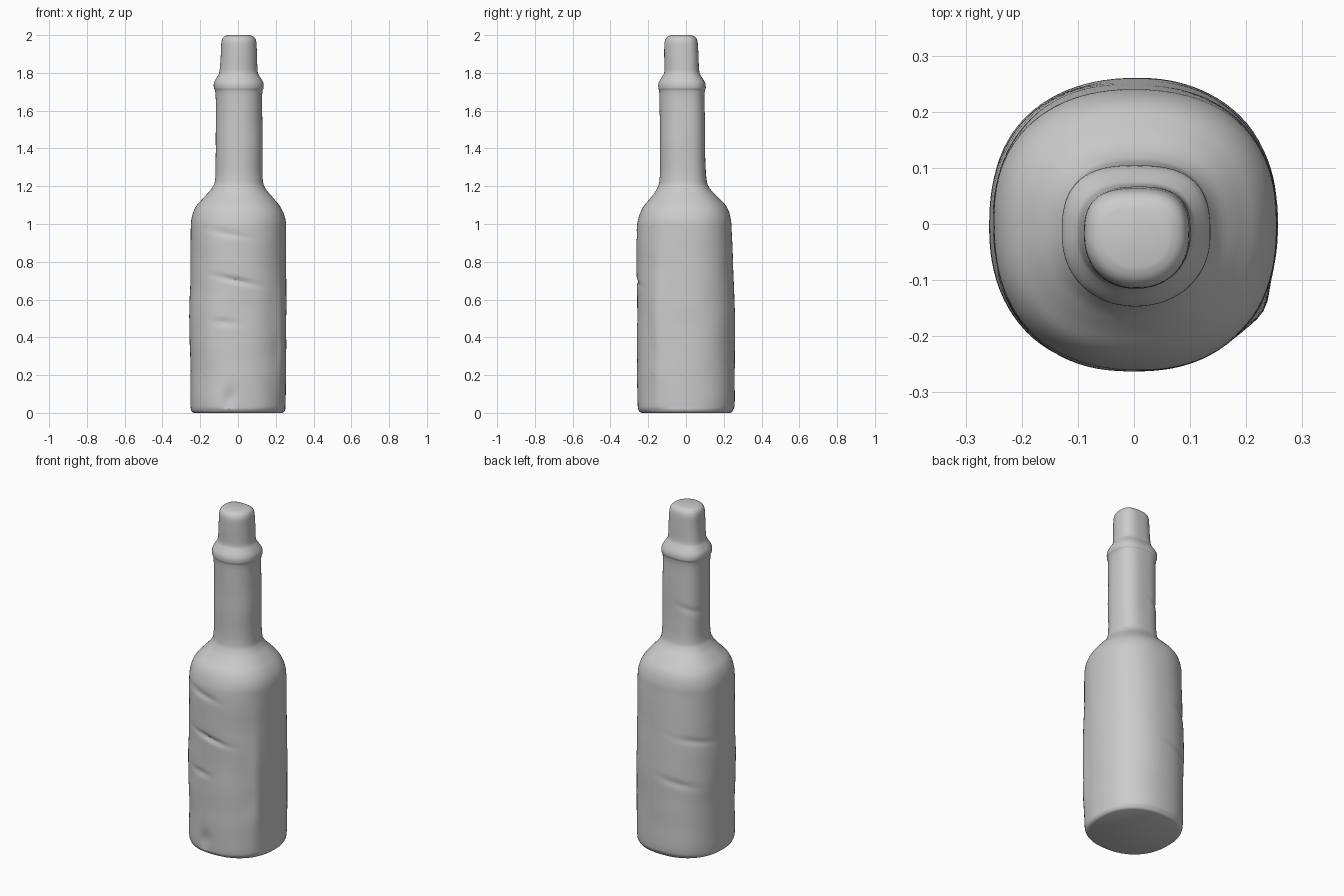
import bpy, bmesh, math
from mathutils import Vector, noise

if "Cube" in bpy.data.objects:
    bpy.data.objects.remove(bpy.data.objects["Cube"])

# Silhouette keys: z, left x, right x, front y, back y
KEYS = [
    (0.00, -.235, .235, -.235, .235), (0.012, -.247, .248, -.25, .247),
    (0.06, -.251, .253, -.258, .257), (0.30, -.252, .255, -.259, .258),
    (0.50, -.259, .255, -.259, .260), (0.75, -.252, .255, -.261, .250),
    (0.95, -.251, .255, -.261, .243), (1.03, -.246, .250, -.252, .238),
    (1.09, -.225, .225, -.228, .217), (1.14, -.182, .185, -.186, .172),
    (1.19, -.138, .145, -.151, .124), (1.25, -.119, .131, -.138, .107),
    (1.45, -.117, .130, -.139, .101), (1.68, -.119, .129, -.141, .098),
    (1.72, -.127, .136, -.147, .104), (1.75, -.125, .133, -.145, .099),
    (1.785, -.105, .112, -.124, .078), (1.81, -.097, .102, -.115, .069),
    (1.90, -.092, .100, -.116, .065), (1.965, -.088, .097, -.113, .061),
    (1.99, -.076, .085, -.099, .049), (2.00, -.055, .063, -.077, .028),
]
SIDES, STEPS = 96, 8


def catmull(a, b, c, d, t):
    return [.5 * (2*q + (r-p)*t + (2*p-5*q+4*r-s)*t*t + (3*q-p-3*r+s)*t**3)
            for p, q, r, s in zip(a, b, c, d)]


# Slanted dents on the skin: angle, z, width, height, slope, depth
DENTS = [(-1.60, .70, .10, .014, -.22, .012), (-1.80, .95, .09, .018, -.2, .008),
         (-1.85, .48, .06, .018, -.1, .007), (-1.75, .08, .03, .05, .5, .012),
         (2.4, .70, .10, .018, -.2, .006), (2.0, .45, .10, .02, -.2, .006),
         (-.7, .35, .03, .08, .1, .005), (2.3, 1.42, .06, .018, -.3, .005)]


def skin_offset(ang, r, z):
    p = Vector((r * math.cos(ang) * 6, r * math.sin(ang) * 6, z * 7))
    off = .0025 * noise.noise(p)
    for a, dz, w, h, slope, depth in DENTS:
        u = ((ang - a + math.pi) % math.tau - math.pi) * r
        v = z - dz - slope * u
        off -= depth * math.exp(-(u / w) ** 2 - (v / h) ** 2)
    # bulge on the lower front right corner
    d = (ang + .6 + math.pi) % math.tau - math.pi
    off += .013 * math.exp(-(d / .16) ** 2) * math.exp(-((z - .4) / .33) ** 2)
    return off


def ring_points(key):
    z, x0, x1, y0, y1 = key
    cap = min(1, max(0, (z - 1.1) / .15))
    cy = cap * -.02
    pts = []
    for i in range(SIDES):
        a = math.tau * i / SIDES
        c, s = math.cos(a), math.sin(a)
        cx = (x0 + x1) / 2
        rx = (x1 - x0) / 2
        ry = (y1 - cy) if s > 0 else (cy - y0)
        n = 2.3 + (.5 * cap if s > 0 else -.2 * cap)
        k = (abs(c / rx) ** n + abs(s / ry) ** n) ** (-1 / n)
        k += skin_offset(a, k, z) * (1 if .02 < z < 1.98 else 0)
        pts.append((cx + c * k, cy + s * k, z))
    return pts


# Bottle: one lofted skin from base to cap
bm = bmesh.new()
rings = []
ext = [KEYS[0]] + KEYS + [KEYS[-1]]
for i in range(len(KEYS) - 1):
    steps = max(3, round((KEYS[i+1][0] - KEYS[i][0]) / .01))
    for j in range(steps):
        rings.append(catmull(*ext[i:i+4], j / steps))
rings.append(KEYS[-1])
loops = [[bm.verts.new(p) for p in ring_points(k)] for k in rings]
for lo, hi in zip(loops, loops[1:]):
    for i in range(SIDES):
        j = (i + 1) % SIDES
        bm.faces.new((lo[i], lo[j], hi[j], hi[i]))
bm.faces.new(loops[0][::-1])
bm.faces.new(loops[-1])

mesh = bpy.data.meshes.new("bottle")
bm.to_mesh(mesh)
bm.free()
bottle = bpy.data.objects.new("bottle", mesh)
bpy.context.collection.objects.link(bottle)
bpy.context.view_layer.objects.active = bottle
bottle.select_set(True)
bpy.ops.object.shade_smooth_by_angle(angle=math.radians(40))
